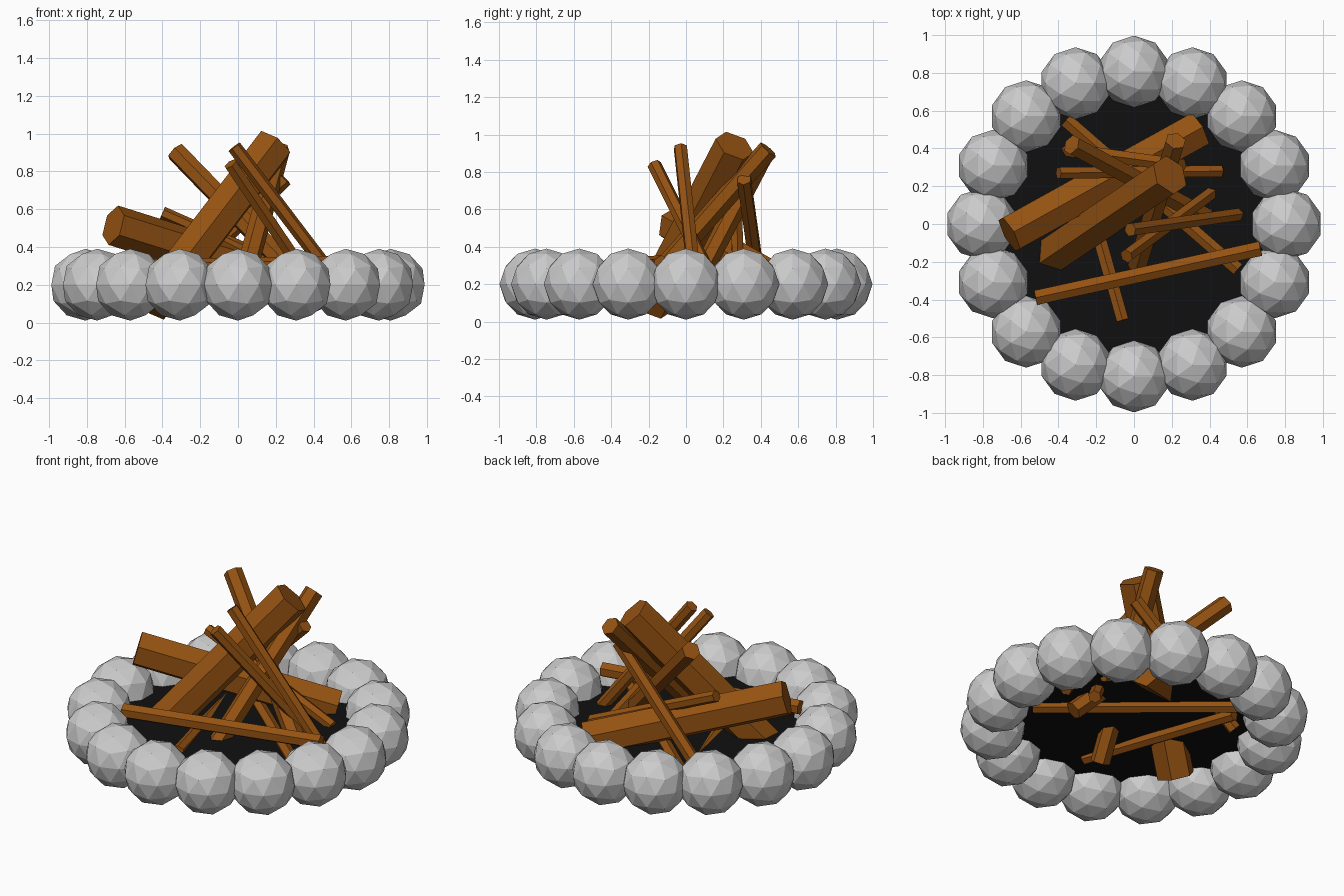
import bpy
from math import sin, cos, pi
from mathutils import Vector

if "Cube" in bpy.data.objects:
    bpy.data.objects.remove(bpy.data.objects["Cube"])


def material(name, rgb):
    m = bpy.data.materials.new(name)
    m.diffuse_color = (*rgb, 1)
    m.use_nodes = True
    m.node_tree.nodes["Principled BSDF"].inputs["Base Color"].default_value = m.diffuse_color
    return m


wood = material("wood_brown", (0.30, 0.085, 0.006))
char = material("charcoal_black", (0.005, 0.005, 0.005))

# Ring of faceted stones
COUNT = 16
for i in range(COUNT):
    a = 2 * pi * i / COUNT
    bpy.ops.mesh.primitive_ico_sphere_add(
        subdivisions=2, radius=0.19,
        location=(0.807 * cos(a), 0.807 * sin(a), 0.2))
    bpy.context.object.name = f"stone_{i + 1}"

# Flat bed of ash, level with the middle of the stones
bpy.ops.mesh.primitive_circle_add(vertices=32, radius=0.8, fill_type='NGON', location=(0, 0, 0.2))
bed = bpy.context.object
bed.name = "ash_bed"
bed.data.materials.append(char)


# Six-sided log between two end centres
def log(name, start, end, radius):
    p, q = Vector(start), Vector(end)
    d = q - p
    bpy.ops.mesh.primitive_cylinder_add(vertices=6, radius=radius, depth=d.length,
                                        location=(p + q) / 2)
    ob = bpy.context.object
    ob.name = name
    ob.rotation_mode = 'QUATERNION'
    ob.rotation_quaternion = d.to_track_quat('Z', 'Y')
    ob.data.materials.append(wood)


# Two thick logs
log("thick_log_upright", (-0.46, -0.18, 0.09), (0.19, 0.26, 0.94), 0.11)
log("thick_log_leaning", (0.34, 0.50, 0.20), (-0.66, -0.055, 0.515), 0.108)

# Medium logs
log("medium_log_left", (0.45, 0.0, 0.10), (-0.33, 0.42, 0.905), 0.055)
log("medium_log_right", (-0.01, -0.31, 0.07), (0.22, 0.44, 0.92), 0.057)
log("medium_log_front", (-0.52, -0.39, 0.29), (0.67, -0.13, 0.31), 0.045)

# Thin sticks
log("stick_tall", (0.55, 0.05, 0.18), (-0.02, -0.03, 0.93), 0.038)
log("stick_front", (0.46, 0.20, 0.10), (-0.04, -0.17, 0.84), 0.038)
log("stick_back", (-0.41, 0.40, 0.12), (0.25, 0.31, 0.76), 0.04)
log("stick_middle", (0.46, 0.28, 0.20), (-0.40, 0.27, 0.58), 0.035)
log("stick_flat_long", (-0.36, 0.55, 0.185), (0.55, -0.24, 0.195), 0.04)
log("stick_flat_front", (-0.06, -0.51, 0.20), (-0.34, 0.48, 0.155), 0.037)
